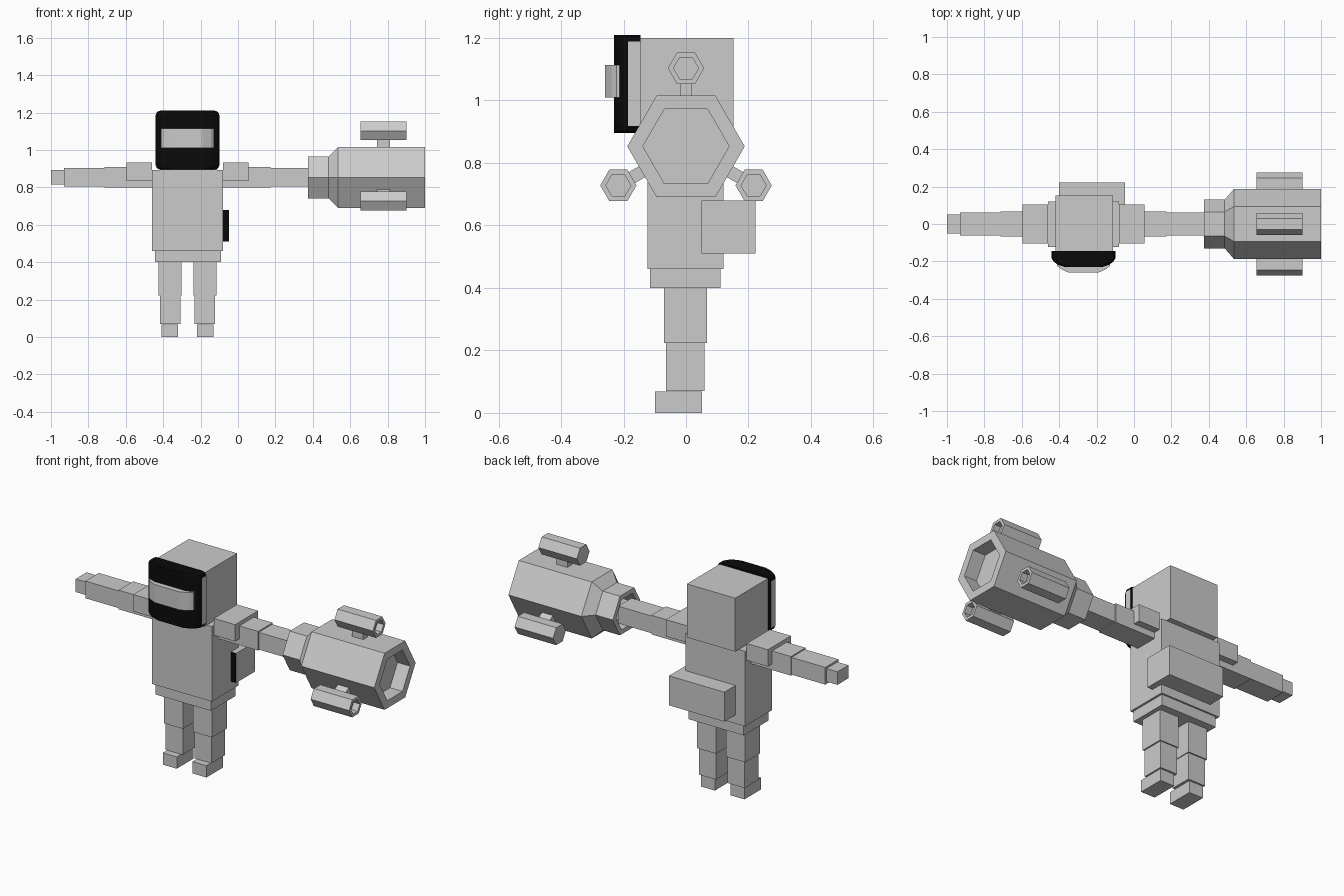
import bpy, bmesh, math
from mathutils import Vector

if "Cube" in bpy.data.objects:
    bpy.data.objects.remove(bpy.data.objects["Cube"])


def material(name, value):
    m = bpy.data.materials.new(name)
    m.diffuse_color = (value, value, value, 1)
    m.use_nodes = True
    m.node_tree.nodes["Principled BSDF"].inputs["Base Color"].default_value = m.diffuse_color
    return m


GRAY = material("light gray", 0.6)
BLACK = material("black", 0.003)
CX = -0.27            # centre line of the figure
AXIS_Z = 0.853        # cannon axis height


def finish(name, bm, rule=None, mats=(GRAY, BLACK)):
    bmesh.ops.recalc_face_normals(bm, faces=bm.faces)
    bm.normal_update()
    if rule:
        for f in bm.faces:
            f.material_index = int(rule(f))
    me = bpy.data.meshes.new(name)
    bm.to_mesh(me)
    bm.free()
    for m in mats:
        me.materials.append(m)
    ob = bpy.data.objects.new(name, me)
    bpy.context.collection.objects.link(ob)
    return ob


def box(name, x, y, z, rule=None):
    bm = bmesh.new()
    bmesh.ops.create_cube(bm, size=1)
    for v in bm.verts:
        v.co = [(a + b) / 2 + c * (b - a) for (a, b), c in zip((x, y, z), v.co)]
    return finish(name, bm, rule)


def pair(name, x, y, z):
    """Box on the left plus its mirror across the figure's centre line."""
    box(name + "_left", x, y, z)
    box(name + "_right", (2 * CX - x[1], 2 * CX - x[0]), y, z)


def hex_turned(name, profile, cy, cz):
    """Six-sided turned part along x from (x, radius) steps."""
    bm = bmesh.new()
    rings = []
    for x, r in profile:
        rings.append([bm.verts.new((x, cy + r * math.cos(i * math.pi / 3),
                                    cz + r * math.sin(i * math.pi / 3))) for i in range(6)])
    for a, b in zip(rings, rings[1:]):
        for i in range(6):
            j = (i + 1) % 6
            bm.faces.new((a[i], a[j], b[j], b[i]))
    bm.faces.new(rings[0])
    bm.faces.new(rings[-1])
    return finish(name, bm)


# Torso, hips, head
box("torso", (-0.46, -0.08), (-0.124, 0.12), (0.46, 0.892))
box("hips", (-0.445, -0.092), (-0.115, 0.11), (0.40, 0.46))
box("head", (-0.42, -0.112), (-0.148, 0.152), (0.892, 1.20))

# Backpack with dark inner face
box("backpack", (-0.40, -0.047), (0.05, 0.222), (0.51, 0.68), lambda f: f.normal.y < -0.9)

# Legs
pair("upper_leg", (-0.424, -0.302), (-0.07, 0.067), (0.223, 0.40))
pair("lower_leg", (-0.416, -0.307), (-0.064, 0.06), (0.07, 0.223))
pair("foot", (-0.409, -0.32), (-0.10, 0.052), (0.0, 0.068))

# Arms
pair("shoulder", (-0.595, -0.46), (-0.105, 0.105), (0.835, 0.932))
pair("upper_arm", (-0.715, -0.46), (-0.066, 0.066), (0.80, 0.91))
pair("forearm", (-0.93, -0.715), (-0.061, 0.061), (0.804, 0.903))
pair("hand", (-1.0, -0.93), (-0.05, 0.05), (0.817, 0.892))


# Face mask: rounded-corner panel, bowed forward
def mask_ring(bm, half_x, y, zc, half_z, cut):
    pts = []
    for sx, sz in ((1, 1), (-1, 1), (-1, -1), (1, -1)):
        corner = [(half_x, half_z - cut), (half_x - cut * 0.3, half_z - cut * 0.3),
                  (half_x - cut, half_z)]
        pts += corner if sx * sz > 0 else corner[::-1]
        n = len(pts) - 3
        pts[n:] = [(sx * a, sz * b) for a, b in pts[n:]]
    return [bm.verts.new((CX + a, y, zc + b)) for a, b in pts]


bm = bmesh.new()
steps = ((0.17, -0.145, 0.157), (0.17, -0.185, 0.157), (0.158, -0.203, 0.157),
         (0.135, -0.218, 0.157), (0.10, -0.23, 0.157))
rings = [mask_ring(bm, hx, y, 1.053, hz, 0.022) for hx, y, hz in steps]
for a, b in zip(rings, rings[1:]):
    for i in range(12):
        j = (i + 1) % 12
        bm.faces.new((a[i], a[j], b[j], b[i]))
bm.faces.new(rings[0])
bm.faces.new(rings[-1])
finish("face_mask", bm, lambda f: abs(f.normal.x) < 0.95)

# Visor band following the mask's bow
bm = bmesh.new()
outline = [(-0.142, -0.2), (-0.142, -0.222), (-0.125, -0.238), (-0.08, -0.26),
           (0.08, -0.26), (0.125, -0.238), (0.142, -0.222), (0.142, -0.2)]
face = bm.faces.new([bm.verts.new((CX + x, y, 1.01)) for x, y in outline])
ext = bmesh.ops.extrude_face_region(bm, geom=[face])
bmesh.ops.translate(bm, vec=Vector((0, 0, 0.104)),
                    verts=[g for g in ext["geom"] if isinstance(g, bmesh.types.BMVert)])
finish("visor_band", bm)

# Arm cannon, open at both ends
hex_turned("cannon", [(0.44, 0.10), (0.375, 0.10), (0.375, 0.13), (0.485, 0.13),
                      (0.535, 0.188), (1.0, 0.188), (1.0, 0.138), (0.92, 0.138)], 0, AXIS_Z)

# Three side pods on struts
for k, deg in enumerate((90, 210, 330)):
    a = math.radians(deg)
    cy, cz = 0.25 * math.cos(a), AXIS_Z + 0.25 * math.sin(a)
    hex_turned(f"pod_{k + 1}", [(0.655, 0.058), (0.90, 0.058), (0.90, 0.04), (0.86, 0.04)], cy, cz)
    strut = box(f"pod_strut_{k + 1}", (0.742, 0.812), (-0.02, 0.02), (0.15, 0.21))
    strut.location.z = AXIS_Z
    strut.rotation_euler.x = a - math.pi / 2
